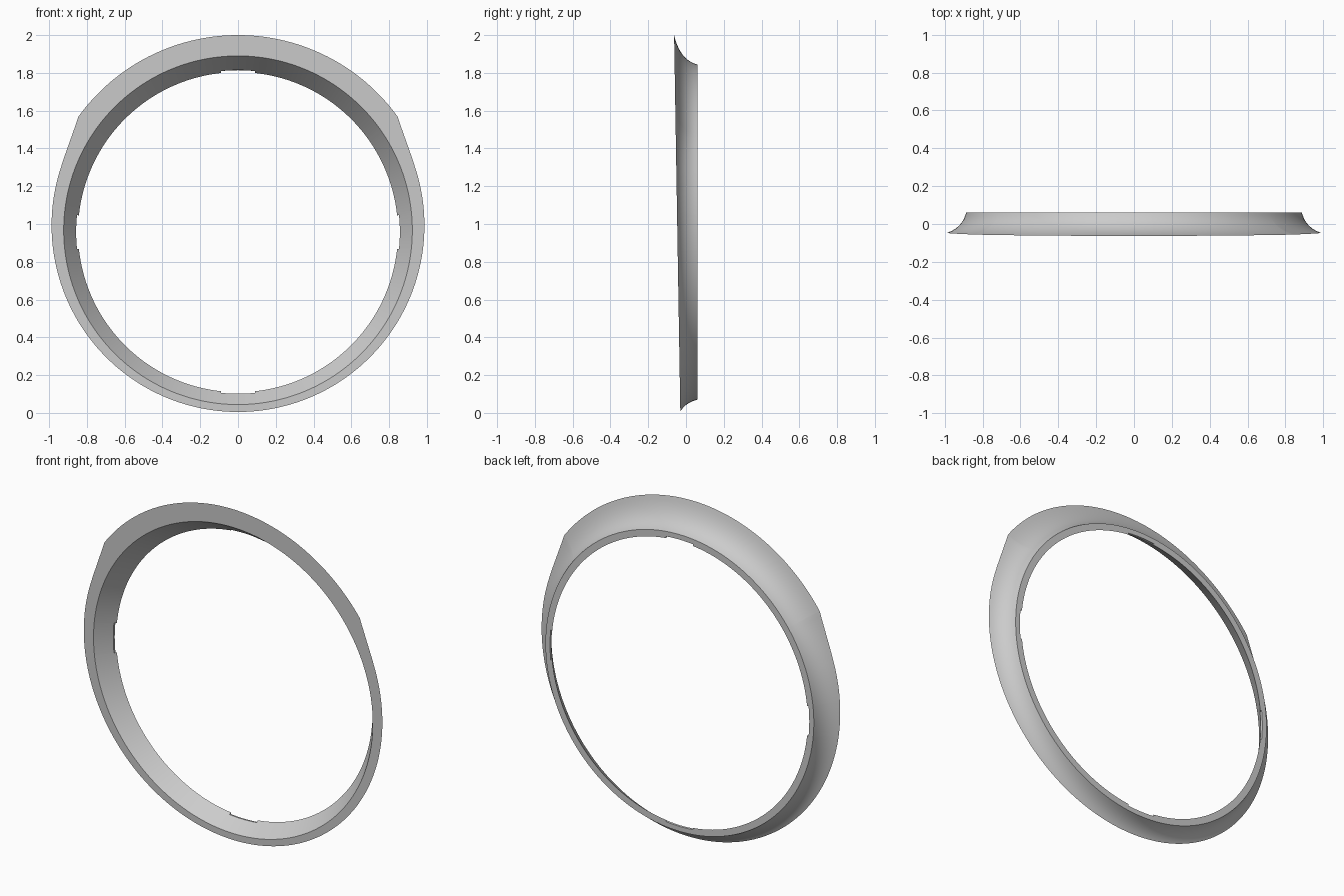
import bpy, bmesh
from math import sin, cos, pi, atan2, sqrt

if "Cube" in bpy.data.objects:
    bpy.data.objects.remove(bpy.data.objects["Cube"])

CZ = 0.957                   # height of the ring axis
BACK = 0.06                  # back plane
BORE_BACK, NOTCH_R, BORE_FRONT = 0.847, 0.857, 0.923
OUTER_BACK, OUTER_MAX = 0.887, 1.043
SHOULDER = [(0.845, 0.612), (0.857, 0.575), (0.925, 0.383)]   # x, height over axis
NOTCH_HALF = 0.105
FLARE_STEPS = 10


def front_y(z):
    """Tilted front plane."""
    return -0.03 - 0.0165 * z


def outer_radius(a):
    """Distance from the axis to the front rim; a is measured from the top."""
    sx, cz = abs(sin(a)), cos(a)
    ang = atan2(sx, cz)
    if ang <= atan2(*SHOULDER[0]):
        return OUTER_MAX
    for (px, pz), (qx, qz) in zip(SHOULDER, SHOULDER[1:]):
        if ang <= atan2(qx, qz):
            return (px * qz - pz * qx) / (sx * (qz - pz) - cz * (qx - px))
    off, r = 0.035, 0.987    # lower rim is a circle set slightly higher
    return off * cz + sqrt(r * r - (off * sx) ** 2)


def section(a, notched):
    """Closed cross-section of the ring at one angle."""
    s, c = sin(a), cos(a)

    def pt(r, y, lift=0.0):
        return (r * s, y, CZ + lift + r * c)

    rf = outer_radius(a)
    yf = front_y(CZ + rf * c)
    yc = yf + 0.25 * (BACK - yf)
    rc = OUTER_BACK + 0.27 * (BACK - yc)
    pts = []
    for i in range(FLARE_STEPS + 1):          # concave flare, front to back
        t = i / FLARE_STEPS
        u, v, w = (1 - t) ** 2, 2 * t * (1 - t), t * t
        pts.append(pt(u * rf + v * rc + w * OUTER_BACK, u * yf + v * yc + w * BACK))
    pts.append(pt(NOTCH_R if notched else BORE_BACK, BACK))
    # Tapered bore, with a ring where the notches run out
    lift = 0.01
    yb = front_y(CZ + lift + BORE_FRONT * c)
    k = (NOTCH_R - BORE_BACK) / (BORE_FRONT - BORE_BACK)
    pts.append(pt(NOTCH_R, BACK + k * (yb - BACK), lift * k))
    pts.append(pt(BORE_FRONT, yb, lift))
    return pts


# Angles: even steps, rim corners, and doubled columns at the notch edges
columns = [(2 * pi * i / 240, None) for i in range(240)]
for x, z in SHOULDER[:2]:
    columns += [(atan2(x, z), None), (2 * pi - atan2(x, z), None)]
quarter = pi / 2


def in_notch(a):
    return abs((a + pi / 4) % quarter - pi / 4) < NOTCH_HALF


columns = [(a, 0, in_notch(a)) for a, _ in columns]
for q in range(4):
    lo, hi = (q * quarter - NOTCH_HALF) % (2 * pi), q * quarter + NOTCH_HALF
    columns += [(lo, 0, False), (lo, 1, True), (hi, 0, True), (hi, 1, False)]
columns.sort()

bm = bmesh.new()
rings = [[bm.verts.new(p) for p in section(a, n)] for a, _, n in columns]
for i, ring in enumerate(rings):
    nxt = rings[(i + 1) % len(rings)]
    for j in range(len(ring)):
        k = (j + 1) % len(ring)
        bm.faces.new((ring[j], ring[k], nxt[k], nxt[j]))
bmesh.ops.remove_doubles(bm, verts=bm.verts[:], dist=0.00001)
bmesh.ops.recalc_face_normals(bm, faces=bm.faces[:])

mesh = bpy.data.meshes.new("trim_ring")
bm.to_mesh(mesh)
bm.free()
ring_obj = bpy.data.objects.new("trim_ring", mesh)
bpy.context.collection.objects.link(ring_obj)

# Plain grey finish
grey = bpy.data.materials.new("light_grey")
grey.use_nodes = True
colour = (0.6, 0.6, 0.6, 1)
grey.diffuse_color = colour
grey.node_tree.nodes["Principled BSDF"].inputs["Base Color"].default_value = colour
mesh.materials.append(grey)

bpy.ops.object.select_all(action="DESELECT")
ring_obj.select_set(True)
bpy.context.view_layer.objects.active = ring_obj
bpy.ops.object.shade_smooth_by_angle(angle=0.5)
